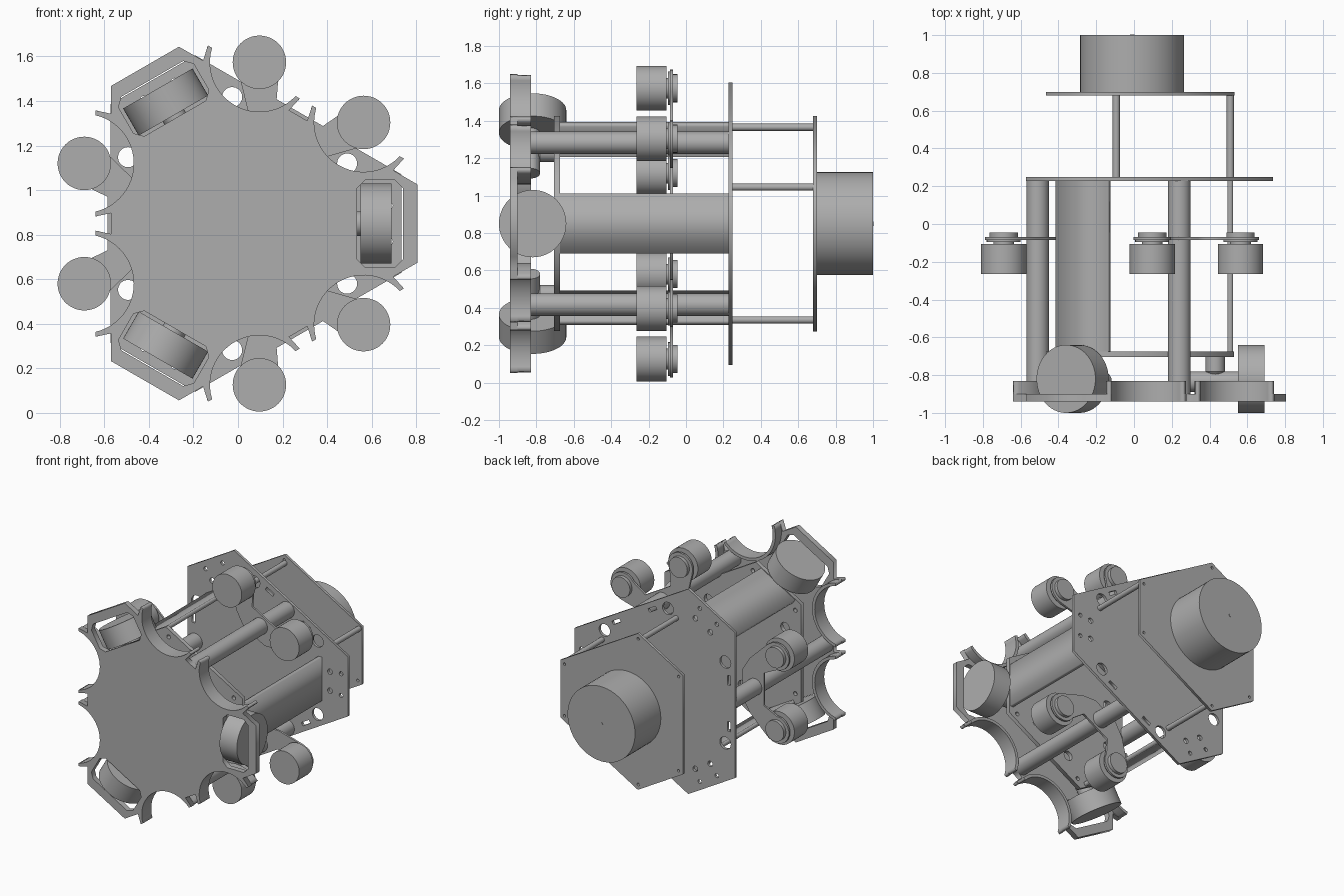
import bpy
from math import sin, cos, pi, radians, sqrt, acos
from mathutils import Vector, Matrix

if "Cube" in bpy.data.objects:
    bpy.data.objects.remove(bpy.data.objects["Cube"])

CX, CZ = -0.01, 0.85          # main axis, running along y
WHEELS = [0, 120, 240]        # wheel directions in degrees
SIDES = [60, 180, 300]        # roller-pair directions

grey = bpy.data.materials.new("plain grey")
grey.use_nodes = True
grey.diffuse_color = (0.42, 0.42, 0.42, 1)
grey.node_tree.nodes["Principled BSDF"].inputs["Base Color"].default_value = (0.42, 0.42, 0.42, 1)


def polar(d, t, deg):
    """Point at distance d outward and t sideways in direction deg, around the axis."""
    a = radians(deg)
    return (CX + d * cos(a) - t * sin(a), CZ + d * sin(a) + t * cos(a))


def plate(name, loops, y0, y1):
    """Flat plate in the xz plane; later loops are holes."""
    cu = bpy.data.curves.new(name, "CURVE")
    cu.dimensions, cu.fill_mode, cu.extrude = "2D", "BOTH", (y1 - y0) / 2
    for loop in loops:
        sp = cu.splines.new("POLY")
        sp.points.add(len(loop) - 1)
        for p, (x, z) in zip(sp.points, loop):
            p.co = (x, z, 0, 1)
        sp.use_cyclic_u = True
    tmp = bpy.data.objects.new(name + "_outline", cu)
    bpy.context.collection.objects.link(tmp)
    deps = bpy.context.evaluated_depsgraph_get()
    me = bpy.data.meshes.new_from_object(tmp.evaluated_get(deps))
    bpy.data.objects.remove(tmp)
    me.transform(Matrix.Translation((0, (y0 + y1) / 2, 0)) @ Matrix.Rotation(pi / 2, 4, "X"))
    me.materials.clear()
    me.materials.append(grey)
    ob = bpy.data.objects.new(name, me)
    bpy.context.collection.objects.link(ob)
    return ob


def cylinder(name, r, a, b, r2=None, sides=48):
    """Round bar from point a to point b."""
    a, b = Vector(a), Vector(b)
    bpy.ops.mesh.primitive_cone_add(vertices=sides, radius1=r, radius2=r if r2 is None else r2,
                                    depth=(b - a).length, location=(a + b) / 2)
    ob = bpy.context.object
    ob.rotation_mode = "QUATERNION"
    ob.rotation_quaternion = (b - a).to_track_quat("Z", "Y")
    ob.name = name
    ob.data.materials.append(grey)
    bpy.ops.object.shade_smooth_by_angle(angle=radians(35))
    return ob


def bar(name, r, xz, y0, y1, **kw):
    return cylinder(name, r, (xz[0], y0, xz[1]), (xz[0], y1, xz[1]), **kw)


def circle(d, t, deg, r, n=20):
    x, z = polar(d, t, deg)
    return [(x + r * cos(2 * pi * i / n), z + r * sin(2 * pi * i / n)) for i in range(n)]


def box_loop(d0, d1, t0, t1, deg, c=0.0):
    """Rectangle with optional chamfered corners."""
    pts = [(d0, t0 + c), (d0 + c, t0), (d1 - c, t0), (d1, t0 + c),
           (d1, t1 - c), (d1 - c, t1), (d0 + c, t1), (d0, t1 - c)]
    if c == 0:
        pts = pts[::2]
    return [polar(d, t, deg) for d, t in pts]


def cut_triangle(side, cut):
    """Triangle with its three corners cut off."""
    half = side * sqrt(3) - 2 * (2 * side - cut) / sqrt(3)
    return [polar(side, s * half, deg) for deg in SIDES for s in (-1, 1)]


# Front base: cut triangle with round bites for the rollers and wheel windows
SIDE, TIP, ROLL_D, ROLL_T, BITE = 0.56, 0.63, 0.68, 0.27, 0.222
half = SIDE * sqrt(3) - 2 * (2 * SIDE - 0.815) / sqrt(3)
open_angle = acos((TIP - ROLL_D) / BITE)


def bite_arc(r, s, n=24):
    return [(ROLL_D + r * cos(a), s * ROLL_T + r * sin(a)) for a in
            (-open_angle - (2 * pi - 2 * open_angle) * i / n for i in range(n + 1))]


outline = []
for deg in SIDES:
    pts = [(SIDE, -half)]
    for s in (-1, 1):
        mid = s * ROLL_T
        pts += [(SIDE, mid - 0.223), (TIP, mid - 0.238)] + bite_arc(BITE, s)
        pts += [(TIP, mid + 0.238), (SIDE, mid + 0.223)]
    pts.append((SIDE, half))
    outline += [polar(d, t, deg) for d, t in pts]
windows = [box_loop(0.545, 0.75, -0.195, 0.195, deg, 0.035) for deg in WHEELS]
plate("front_base", [outline] + windows, -0.94, -0.9)

# Raised rims around the roller bites
for deg in SIDES:
    for s in (-1, 1):
        inner = bite_arc(BITE, s)
        outer = bite_arc(BITE + 0.022, s)
        plate("bite_rim", [[polar(d, t, deg) for d, t in inner + outer[::-1]]], -0.9, -0.83)

# Middle plate with its holes
holes = []
for deg in WHEELS:
    holes += [circle(0.3, s * 0.2, deg, 0.035) for s in (-1, 1)]
    holes += [circle(0.47, s * 0.2, deg, 0.015) for s in (-1, 1)]
plate("middle_plate", [cut_triangle(0.455, 0.54)] + holes, -0.705, -0.675)

# Large rear plate with holes and slots
holes = []
for deg in WHEELS:
    for s in (-1, 1):
        holes += [circle(0.69, s * 0.08, deg, 0.015), circle(0.6, s * 0.07, deg, 0.02),
                  circle(0.5, s * 0.27, deg, 0.045)]
for deg in SIDES:
    for s in (-1, 1):
        holes.append(box_loop(0.5, 0.525, s * 0.17 - 0.035, s * 0.17 + 0.035, deg))
plate("rear_plate", [cut_triangle(0.563, 0.745)] + holes, 0.228, 0.248)

# Top-end plate, rods and main drum
pins = [circle(0.51, s * 0.19, deg, 0.01, 12) for deg in WHEELS for s in (-1, 1)]
plate("drum_plate", [cut_triangle(0.455, 0.543)] + pins, 0.68, 0.7)
for d, t, deg in ((0.52, 0.195, 0), (0.488, -0.185, 120), (0.488, 0.185, 240)):
    bar("spacer_rod", 0.019, polar(d, t, deg), 0.245, 0.685, sides=24)
bar("main_drum", 0.275, (CX, CZ), 0.7, 1.0, sides=64)
bar("drum_pin", 0.012, (CX, CZ), 0.99, 1.002, sides=16)

# Wheels, their drives and the long panels behind them
for deg in WHEELS:
    def at(d, y):
        x, z = polar(d, 0, deg)
        return (x, y, z)
    cylinder("wheel", 0.18, at(0.56, -0.82), at(0.7, -0.82), sides=64)
    cylinder("wheel_drive", 0.055, at(0.31, -0.835), at(0.57, -0.835), sides=32)
    bar("drive_post", 0.052, polar(0.44, 0, deg), -0.78, -0.7, sides=32)
    bar("drive_post_tip", 0.025, polar(0.44, 0, deg), -0.81, -0.78, r2=0.052, sides=32)
    plate("long_panel", [box_loop(0.505, 0.535, -0.16, 0.16, deg)], -0.7, 0.23)

# Side tubes, roller brackets and rollers
for deg in SIDES:
    bar("side_tube", 0.06, polar(0.5, 0, deg), -0.9, 0.23)
    right = [(0.4, 0.1), (0.46, 0.2), (0.6, 0.335)]
    right += [(ROLL_D + 0.1 * cos(a), ROLL_T + 0.1 * sin(a)) for a in
              (radians(130 - 20 * i) for i in range(12))]
    right += [(0.575, 0.12), (0.575, 0.07)]
    bracket = [(d, -t) for d, t in right] + right[::-1]
    plate("roller_bracket", [[polar(d, t, deg) for d, t in bracket]], -0.085, -0.07)
    for s in (-1, 1):
        p = polar(ROLL_D, s * ROLL_T, deg)
        bar("roller", 0.12, p, -0.265, -0.105)
        bar("roller_neck", 0.055, p, -0.11, -0.08, sides=32)
        bar("roller_hub", 0.075, p, -0.07, -0.045, sides=32)
        bar("roller_collar", 0.09, p, -0.095, -0.084, sides=32)
